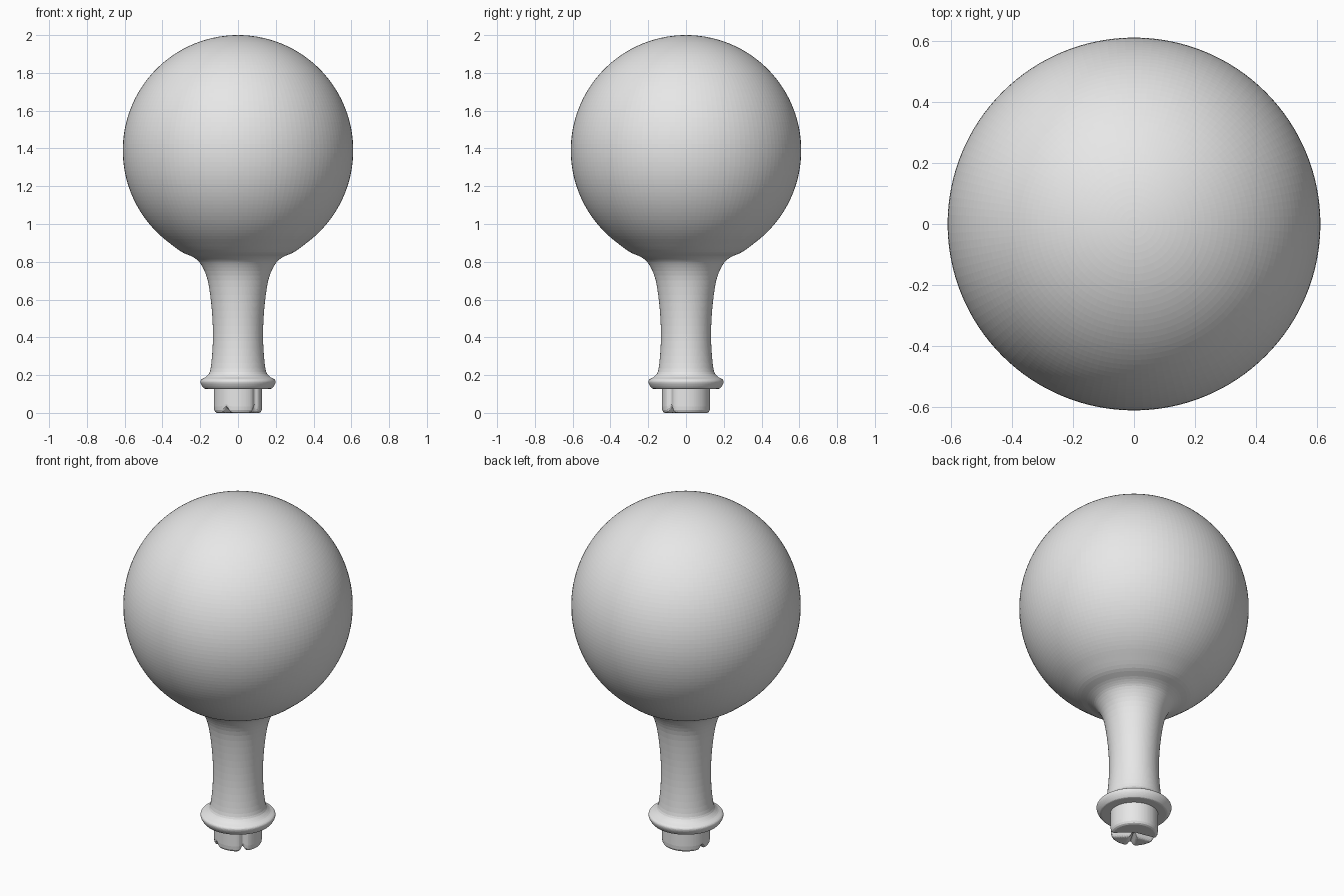
import bpy, bmesh, math
from math import sin, cos, pi, radians

if "Cube" in bpy.data.objects:
    bpy.data.objects.remove(bpy.data.objects["Cube"], do_unlink=True)

grey = bpy.data.materials.new("plain_grey")
grey.use_nodes = True
grey.diffuse_color = (0.8, 0.8, 0.8, 1)
grey.node_tree.nodes["Principled BSDF"].inputs["Base Color"].default_value = (0.8, 0.8, 0.8, 1)


def lathe(name, profile, segments, shape=None):
    """Spin (radius, height) points about z; shape may adjust each point."""
    shape = shape or (lambda r, z, a: (r, z))
    bm = bmesh.new()
    rings = []
    for r, z in profile:
        if r == 0:
            rings.append([bm.verts.new((0, 0, shape(0, z, 0)[1]))] * segments)
            continue
        ring = []
        for i in range(segments):
            a = 2 * pi * i / segments
            rr, zz = shape(r, z, a)
            ring.append(bm.verts.new((rr * cos(a), rr * sin(a), zz)))
        rings.append(ring)
    for low, high in zip(rings, rings[1:]):
        for i in range(segments):
            j = (i + 1) % segments
            bm.faces.new(dict.fromkeys((low[i], low[j], high[j], high[i])))
    bmesh.ops.recalc_face_normals(bm, faces=bm.faces)
    mesh = bpy.data.meshes.new(name)
    bm.to_mesh(mesh)
    bm.free()
    mesh.materials.append(grey)
    obj = bpy.data.objects.new(name, mesh)
    bpy.context.collection.objects.link(obj)
    return obj


def smooth_path(points, steps):
    """Catmull-Rom curve through the points."""
    out = []
    for k in range(1, len(points) - 2):
        p0, p1, p2, p3 = points[k - 1:k + 3]
        for s in range(steps):
            t = s / steps
            out.append(tuple(
                0.5 * (2 * b + (c - a) * t + (2 * a - 5 * b + 4 * c - d) * t * t
                       + (3 * b - a - 3 * c + d) * t ** 3)
                for a, b, c, d in zip(p0, p1, p2, p3)))
    return out + [points[-2]]


# Round bulb, flared neck and rolled collar in one turned body
R, CZ = 0.61, 1.39
stop = pi - math.asin(0.37 / R)
ball = [(R * sin(stop * i / 64), CZ + R * cos(stop * i / 64)) for i in range(64)]
neck = smooth_path([ball[-1], (0.37, 0.905), (0.3, 0.853), (0.235, 0.823),
                    (0.195, 0.785), (0.16, 0.7), (0.138, 0.54), (0.133, 0.38),
                    (0.145, 0.235), (0.165, 0.195), (0.195, 0.176),
                    (0.198, 0.158), (0.185, 0.135), (0.17, 0.127), (0.12, 0.127)], 4)
lathe("bulb_and_handle", ball + neck + [(0, 0.127)], 128)

# Plug under the collar, split into three lobes by a Y-shaped groove
GROOVES = [radians(d) for d in (168, 240, 318)]


def lobes(r, z, a):
    dist = min(r * abs(sin(a - g)) if cos(a - g) > 0 else r for g in GROOVES)
    cut = math.exp(-(dist / 0.014) ** 2)
    z += 0.028 * cut * max(0, 1 - z / 0.06)
    side = math.exp(-((a - GROOVES[2]) / 0.14) ** 2)
    return r * (1 - 0.1 * side), z


plug = [(0.128, 0.135), (0.128, 0.06), (0.128, 0.035), (0.126, 0.015),
        (0.121, 0.005), (0.112, 0)]
plug += [(0.112 * (1 - i / 9), 0) for i in range(1, 9)] + [(0, 0)]
lathe("lobed_plug", plug, 96, lobes)
